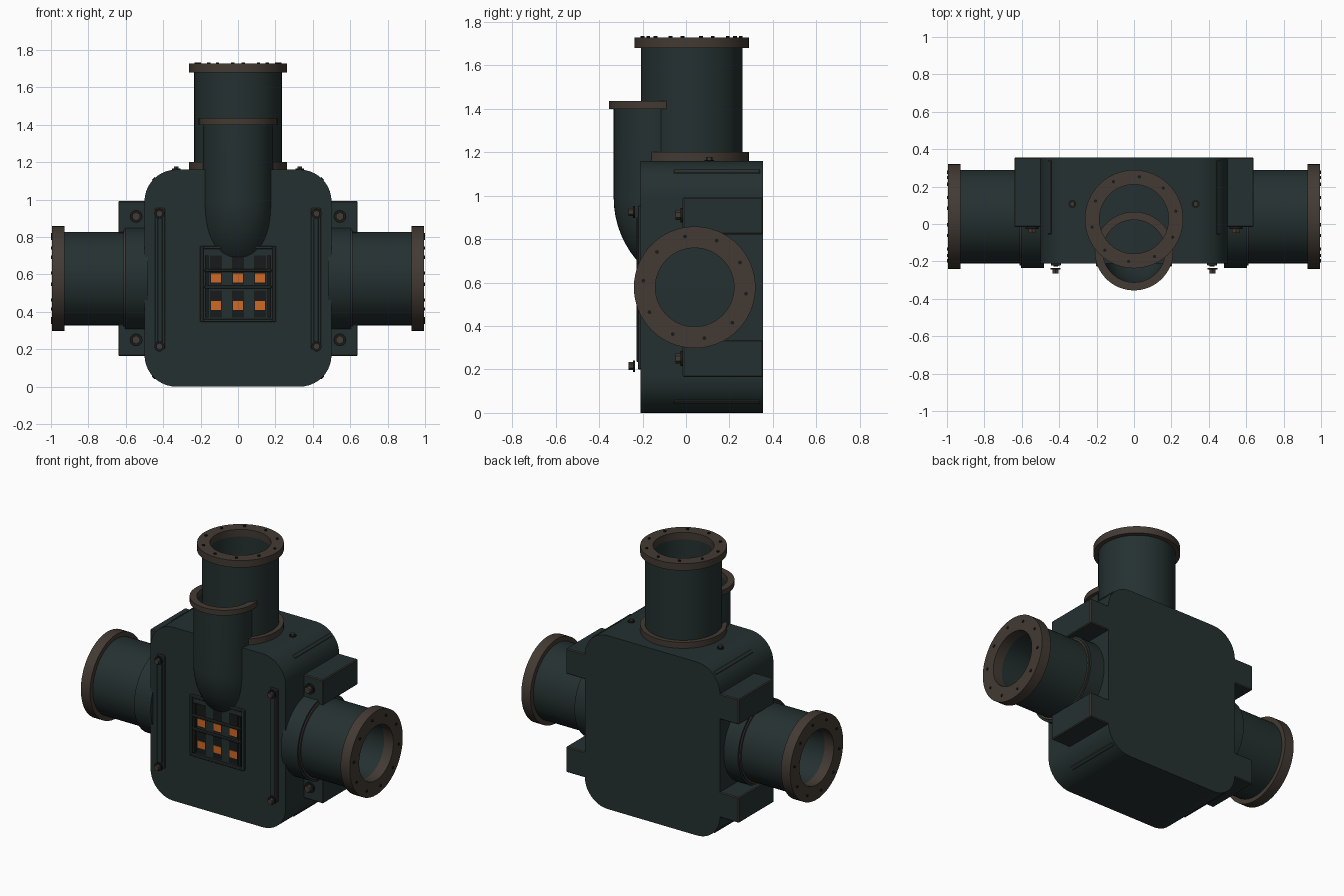
import bpy, bmesh, math
from mathutils import Vector, Matrix

if "Cube" in bpy.data.objects:
    bpy.data.objects.remove(bpy.data.objects["Cube"])

def material(name, col):
    m = bpy.data.materials.new(name)
    m.diffuse_color = (*col, 1)
    m.use_nodes = True
    m.node_tree.nodes["Principled BSDF"].inputs["Base Color"].default_value = m.diffuse_color
    return m

GREEN = material("dark green paint", (0.018, 0.030, 0.030))
BROWN = material("brown metal", (0.056, 0.042, 0.033))
DARK = material("blackened steel", (0.009, 0.011, 0.011))
ORANGE = material("orange glow", (0.62, 0.14, 0.018))

def finish(name, bm, *mats):
    bmesh.ops.recalc_face_normals(bm, faces=bm.faces)
    me = bpy.data.meshes.new(name)
    bm.to_mesh(me)
    bm.free()
    for m in mats:
        me.materials.append(m)
    me.polygons.foreach_set("use_smooth", [True] * len(me.polygons))
    me.set_sharp_from_angle(angle=math.radians(32))
    ob = bpy.data.objects.new(name, me)
    bpy.context.collection.objects.link(ob)
    return ob

def skin(bm, rings, close):
    """Bridge a list of vertex rings with quads."""
    pairs = list(zip(rings, rings[1:] + rings[:1])) if close else list(zip(rings, rings[1:]))
    for a, b in pairs:
        for i in range(len(a)):
            j = (i + 1) % len(a)
            bm.faces.new((a[i], a[j], b[j], b[i]))

def frame(origin, direction):
    """Matrix carrying local z onto the given direction."""
    q = Vector((0, 0, 1)).rotation_difference(Vector(direction))
    return Matrix.Translation(origin) @ q.to_matrix().to_4x4()

def tube(name, origin, direction, h0, h1, r_out, r_in, mat, n=64):
    bm, m = bmesh.new(), frame(origin, direction)
    rings = [[bm.verts.new(m @ Vector((r * math.cos(t), r * math.sin(t), h)))
              for t in (2 * math.pi * i / n for i in range(n))]
             for r, h in ((r_out, h0), (r_out, h1), (r_in, h1), (r_in, h0))]
    skin(bm, rings, True)
    return finish(name, bm, mat)

def rod(bm, m, r, h0, h1, n, mat_index=0):
    """Solid capped cylinder added to bm."""
    res = bmesh.ops.create_cone(bm, cap_ends=True, segments=n, radius1=r, radius2=r,
                                depth=h1 - h0, matrix=m @ Matrix.Translation((0, 0, (h0 + h1) / 2)))
    for f in {f for v in res["verts"] for f in v.link_faces}:
        f.material_index = mat_index

def box(name, x, y, z, mat, bevel=0, bevel_mat=None):
    bm = bmesh.new()
    bmesh.ops.create_cube(bm, size=1)
    for v in bm.verts:
        v.co = [lo + (c + 0.5) * (hi - lo) for c, (lo, hi) in zip(v.co, (x, y, z))]
    if bevel:
        bmesh.ops.bevel(bm, geom=bm.edges[:], offset=bevel, segments=1, affect='EDGES',
                        material=1 if bevel_mat else -1)
    return finish(name, bm, mat, *([bevel_mat] if bevel_mat else []))

def bolt(name, origin, direction, r, h):
    """Washer with a hexagonal head."""
    bm, m = bmesh.new(), frame(origin, direction)
    rod(bm, m, r, 0, h * 0.35, 20)
    rod(bm, m, r * 0.68, h * 0.3, h, 6, 1)
    return finish(name, bm, DARK, BROWN)

def flange_bolts(name, origin, direction, ring_r, h0, h1, n=10):
    bm, m = bmesh.new(), frame(origin, direction)
    for i in range(n):
        a = 2 * math.pi * (i + 0.3) / n
        rod(bm, m @ Matrix.Translation((ring_r * math.cos(a), ring_r * math.sin(a), 0)), 0.009, h0, h1, 8)
    return finish(name, bm, DARK)

# Main housing: rounded rectangle run from front to back
bm = bmesh.new()
R, W, H = 0.17, 0.5, 1.16
outline = []
for cx, cz, a0 in ((W - R, H - R, 0), (R - W, H - R, 90), (R - W, R, 180), (W - R, R, 270)):
    for k in range(11):
        a = math.radians(a0 + 9 * k)
        outline.append((cx + R * math.cos(a), cz + R * math.sin(a)))
ends = [[bm.verts.new((x, y, z)) for x, z in outline] for y in (-0.21, 0.355)]
skin(bm, ends, False)
for e in ends:
    bm.faces.new(e)
finish("housing", bm, GREEN)

# Raised strips along the four rounded corners
for s in (-1, 1):
    for tag, cz, up in (("top", H - R, 1), ("bottom", R, -1)):
        c = Vector((s * (W - R + R * 0.70), 0.145, cz + up * R * 0.70))
        ob = box(f"{tag}_corner_strip", (-0.012, 0.012), (-0.2, 0.195), (-0.006, 0.006), GREEN, 0.003, BROWN)
        ob.data.transform(Matrix.Translation(c) @ Matrix.Rotation(s * up * math.pi / 4, 4, 'Y'))

# Side pipes, mounting blocks and front strips, mirrored left and right
for s, side in ((-1, "left"), (1, "right")):
    o, d = (0, 0.04, 0.578), (s, 0, 0)
    tube(f"{side}_pipe", o, d, 0.49, 0.94, 0.25, 0.183, GREEN)
    tube(f"{side}_pipe_flange", o, d, 0.927, 0.995, 0.28, 0.181, BROWN)
    flange_bolts(f"{side}_flange_bolts", o, d, 0.238, 0.98, 1.0)
    tube(f"{side}_pipe_collar", o, d, 0.482, 0.605, 0.275, 0.2, GREEN)
    tube(f"{side}_collar_rim", o, d, 0.604, 0.613, 0.262, 0.2, BROWN)
    for z0, z1, zb, tag in ((0.822, 0.992, 0.91, "upper"), (0.165, 0.335, 0.25, "lower")):
        box(f"{side}_{tag}_mounting_block", sorted((s * 0.48, s * 0.64)), (-0.015, 0.355), (z0, z1),
            GREEN, 0.005, BROWN)
        bolt(f"{side}_{tag}_block_bolt", (s * 0.545, -0.014, zb), (0, -1, 0), 0.034, 0.034)
    box(f"{side}_front_strip", sorted((s * 0.39, s * 0.445)), (-0.222, -0.205), (0.2, 0.955), GREEN, 0.004, BROWN)
    box(f"{side}_front_strip_rib", sorted((s * 0.405, s * 0.43)), (-0.227, -0.22), (0.235, 0.9), GREEN, 0.002)
    for z in (0.215, 0.925):
        bolt(f"{side}_front_bolt", (s * 0.42, -0.234, z), (0, -1, 0), 0.027, 0.03)
    bolt(f"{side}_top_bolt", (s * 0.33, 0.107, 1.158), (0, 0, 1), 0.022, 0.02)

# Upright pipe, open into the housing top
o, d = (0, 0.026, 0), (0, 0, 1)
tube("top_pipe", o, d, 1.15, 1.69, 0.234, 0.187, GREEN)
tube("top_pipe_base_ring", o, d, 1.15, 1.2, 0.263, 0.2, BROWN)
tube("top_pipe_flange", o, d, 1.68, 1.727, 0.263, 0.185, BROWN)
flange_bolts("top_flange_bolts", o, d, 0.228, 1.71, 1.734)

# Front elbow: hollow pipe swept down and back into the housing
bm = bmesh.new()
yc, zc, bend = 0.11, 0.99, 0.255
path = [((yc - bend, 1.41), 0)] + [
    ((yc - bend * math.cos(a), zc - bend * math.sin(a)), a)
    for a in (math.radians(90) * k / 16 for k in range(17))]
def section(p, a, r, n=48):
    (y, z) = p
    return [bm.verts.new((r * math.cos(t), y + r * math.sin(t) * math.cos(a), z + r * math.sin(t) * math.sin(a)))
            for t in (2 * math.pi * i / n for i in range(n))]
skin(bm, [section(p, a, 0.188) for p, a in path] + [section(p, a, 0.168) for p, a in reversed(path)], True)
finish("front_elbow_pipe", bm, GREEN)
tube("front_elbow_flange", (0, -0.145, 0), (0, 0, 1), 1.4, 1.435, 0.21, 0.167, BROWN)

# Grated window: frame, back panel, slots, glowing squares and bars
box("window_panel", (-0.19, 0.19), (-0.214, -0.2), (0.355, 0.74), GREEN)
for name, x, z in (("left", (-0.202, -0.184), (0.345, 0.752)), ("right", (0.184, 0.202), (0.345, 0.752)),
                   ("bottom", (-0.184, 0.184), (0.345, 0.362)), ("top", (-0.184, 0.184), (0.735, 0.752))):
    box(f"window_frame_{name}", x, (-0.228, -0.2), z, GREEN, 0.003, BROWN)
for x in (-0.118, 0, 0.118):
    for z0, z1, oz in ((0.37, 0.515, 0.433), (0.545, 0.7, 0.58)):
        box("window_slot", (x - 0.032, x + 0.032), (-0.217, -0.212), (z0, z1), DARK)
        box("glow_square", (x - 0.027, x + 0.027), (-0.22, -0.215), (oz - 0.024, oz + 0.024), ORANGE)
for z in (0.533, 0.622):
    box("window_bar", (-0.178, 0.178), (-0.234, -0.222), (z - 0.008, z + 0.008), GREEN, 0.003, BROWN)
for x in (-0.168, 0.168):
    box("window_bar_post", (x - 0.009, x + 0.009), (-0.226, -0.21), (0.37, 0.7), DARK)
